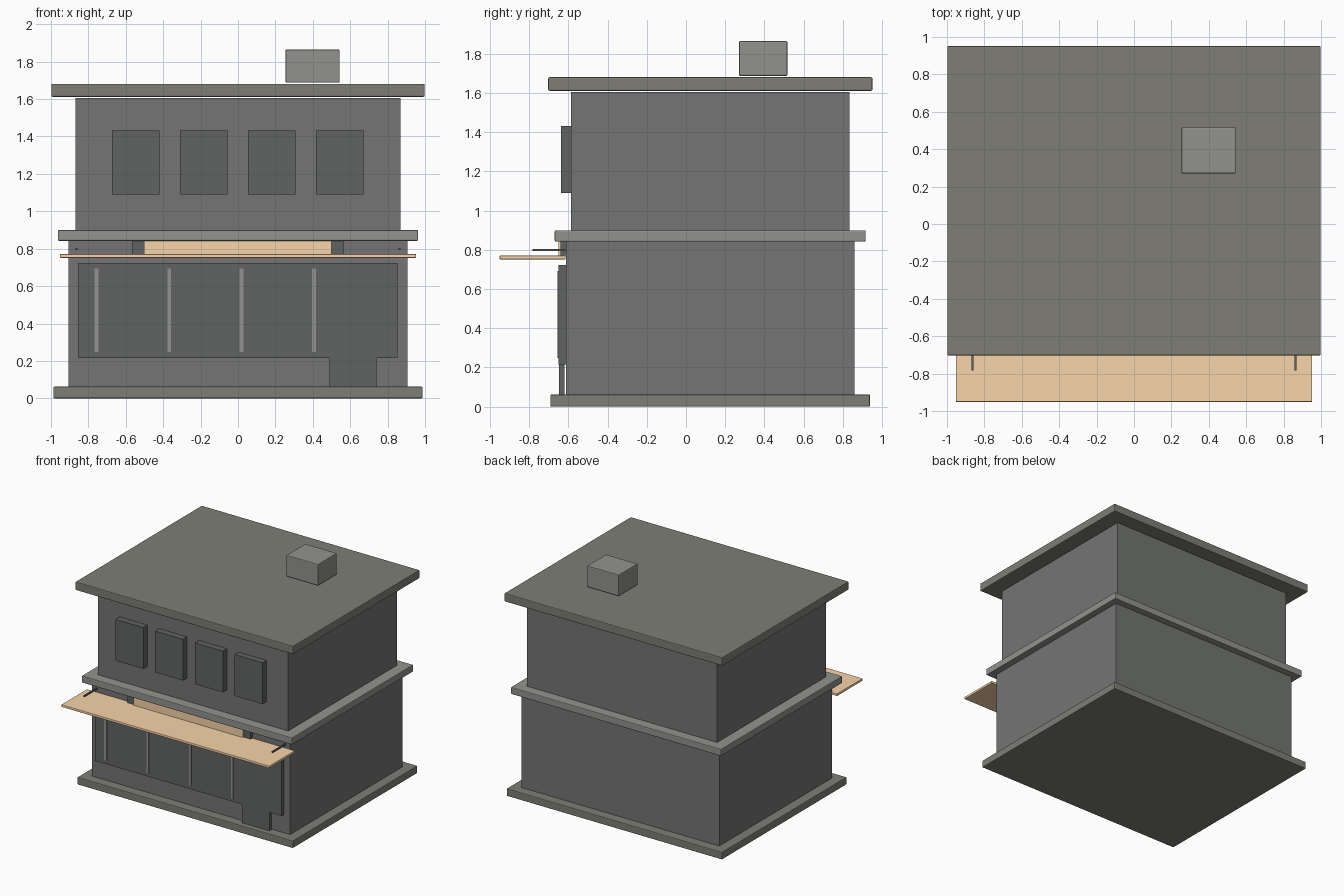
import bpy, bmesh

if "Cube" in bpy.data.objects:
    bpy.data.objects.remove(bpy.data.objects["Cube"])


def material(name, rgb):
    m = bpy.data.materials.new(name)
    m.diffuse_color = (*rgb, 1)
    m.use_nodes = True
    m.node_tree.nodes["Principled BSDF"].inputs["Base Color"].default_value = m.diffuse_color
    return m


TAN = material("tan", (0.94, 0.66, 0.40))
WALL = material("wall_grey", (0.172, 0.178, 0.172))
SLAB = material("slab_grey", (0.21, 0.21, 0.18))
TRIM = material("trim_grey", (0.29, 0.295, 0.275))
GLASS = material("dark_grey", (0.12, 0.125, 0.125))


def box(name, x, y, z, mat, bevel=0.0):
    """Box from (min, max) ranges on each axis, with an optional small edge bevel."""
    bm = bmesh.new()
    bmesh.ops.create_cube(bm, size=1)
    for v in bm.verts:
        v.co = [r[0] if c < 0 else r[1] for c, r in zip(v.co, (x, y, z))]
    me = bpy.data.meshes.new(name)
    bm.to_mesh(me)
    bm.free()
    me.materials.append(mat)
    ob = bpy.data.objects.new(name, me)
    bpy.context.collection.objects.link(ob)
    if bevel:
        mod = ob.modifiers.new("edge_bevel", 'BEVEL')
        mod.width = bevel
        mod.segments = 2
    return ob


# Slabs and storeys, bottom to top
box("base_slab", (-0.987, 0.987), (-0.692, 0.939), (0, 0.062), SLAB, 0.006)
box("ground_floor", (-0.907, 0.907), (-0.613, 0.86), (0.06, 0.845), WALL)
box("middle_ledge", (-0.963, 0.963), (-0.67, 0.917), (0.842, 0.9), TRIM, 0.006)
box("upper_floor", (-0.87, 0.87), (-0.586, 0.835), (0.895, 1.605), WALL)
box("roof_slab", (-0.998, 0.998), (-0.703, 0.951), (1.612, 1.681), SLAB, 0.006)
box("roof_vent", (0.254, 0.544), (0.27, 0.517), (1.688, 1.865), TRIM, 0.006)

# Upper windows
for i, cx in enumerate((-0.547, -0.184, 0.181, 0.544)):
    box(f"upper_window_{i + 1}", (cx - 0.127, cx + 0.127), (-0.639, -0.583), (1.09, 1.432), GLASS)

# Shopfront glazing, mullions and door
box("shop_window", (-0.855, 0.852), (-0.65, -0.613), (0.216, 0.724), GLASS)
for i, cx in enumerate((-0.756, -0.368, 0.019, 0.406)):
    box(f"mullion_{i + 1}", (cx - 0.01, cx + 0.01), (-0.657, -0.64), (0.247, 0.693), TRIM)
box("door", (0.49, 0.741), (-0.648, -0.621), (0.06, 0.5), GLASS)

# Sign board above the awning
box("sign_backing", (-0.566, 0.564), (-0.64, -0.613), (0.77, 0.845), GLASS)
box("sign_panel", (-0.503, 0.501), (-0.65, -0.635), (0.765, 0.845), TAN)

# Awning and its two support rods
box("awning", (-0.953, 0.953), (-0.951, -0.615), (0.751, 0.771), TAN, 0.004)
for side in (-1, 1):
    cx = 0.863 * side
    box(f"awning_rod_{'left' if side < 0 else 'right'}",
        (cx - 0.006, cx + 0.006), (-0.783, -0.61), (0.793, 0.805), GLASS)
